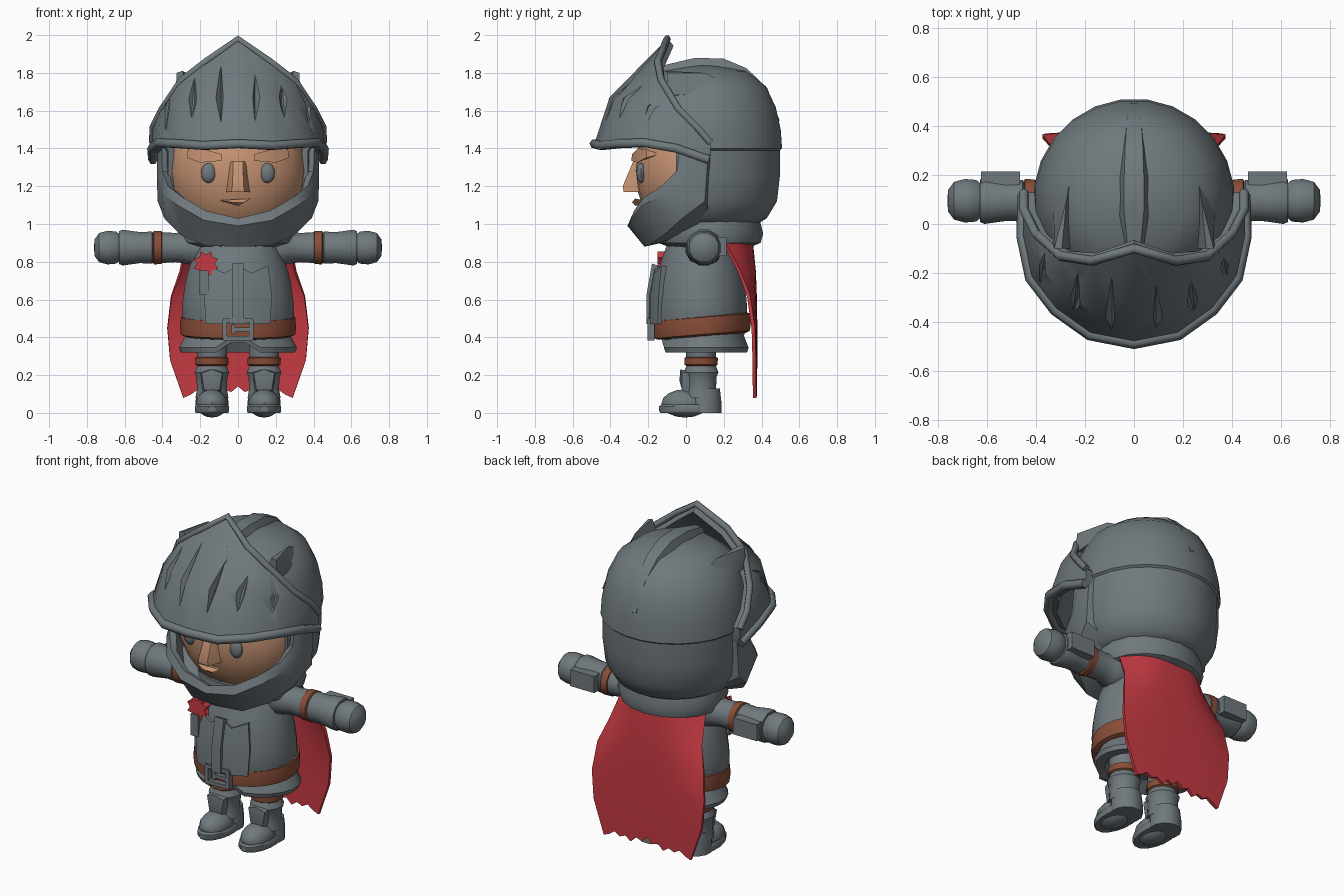
import bpy, bmesh, math
from mathutils import Vector

if "Cube" in bpy.data.objects:
    bpy.data.objects.remove(bpy.data.objects["Cube"])


def material(name, rgb):
    m = bpy.data.materials.new(name)
    m.diffuse_color = (*rgb, 1)
    m.use_nodes = True
    m.node_tree.nodes["Principled BSDF"].inputs["Base Color"].default_value = m.diffuse_color
    return m


STEEL = material("steel_grey", (0.16, 0.19, 0.205))
SKIN = material("skin", (0.56, 0.29, 0.17))
RED = material("red_cloth", (0.56, 0.042, 0.055))
LEATHER = material("brown_leather", (0.25, 0.075, 0.04))


def finish(name, bm, mat, thick=0, angle=35, cutter=None):
    me = bpy.data.meshes.new(name)
    bm.to_mesh(me)
    bm.free()
    me.materials.append(mat)
    ob = bpy.data.objects.new(name, me)
    bpy.context.collection.objects.link(ob)
    bpy.ops.object.select_all(action='DESELECT')
    ob.select_set(True)
    bpy.context.view_layer.objects.active = ob
    if thick:
        mod = ob.modifiers.new("shell", 'SOLIDIFY')
        mod.thickness, mod.offset = thick, -1
        bpy.ops.object.modifier_apply(modifier="shell")
    if cutter:
        mod = ob.modifiers.new("cut", 'BOOLEAN')
        mod.operation, mod.solver, mod.object = 'DIFFERENCE', 'EXACT', cutter
        bpy.ops.object.modifier_apply(modifier="cut")
        bpy.data.objects.remove(cutter)
    bpy.ops.object.shade_smooth_by_angle(angle=math.radians(angle))
    return ob


def lathe_bm(prof, c, sy=1, seg=16, axis='Z', sgn=1):
    """Revolve (radius, height) pairs round the z or x axis."""
    bm = bmesh.new()
    rings = []
    for r, h in prof:
        ring = []
        for i in range(seg):
            a = 2 * math.pi * (i + .5) / seg
            u, v = r * math.cos(a), r * math.sin(a)
            p = (u, v * sy, h) if axis == 'Z' else (sgn * h, u * sy, v)
            ring.append(bm.verts.new(Vector(p) + Vector(c)))
        rings.append(ring)
    for a, b in zip(rings, rings[1:]):
        for i in range(seg):
            j = (i + 1) % seg
            bm.faces.new((a[i], a[j], b[j], b[i]))
    for ring, (r, h) in ((rings[0], prof[0]), (rings[-1], prof[-1])):
        if r > 0:
            bm.faces.new(ring)
    bmesh.ops.remove_doubles(bm, verts=bm.verts, dist=1e-5)
    bmesh.ops.recalc_face_normals(bm, faces=bm.faces)
    return bm


def lathe(name, prof, c, mat, **kw):
    return finish(name, lathe_bm(prof, c, **kw), mat)


def mirror_row(row):
    return [(-x, y, z) for x, y, z in row[:0:-1]] + list(row)


def sheet(name, half_rows, mat, thick, ref, cutter=None):
    """Left-right symmetric curved plate, thickened away from its outer side."""
    bm = bmesh.new()
    rows = [[bm.verts.new(p) for p in mirror_row(r)] for r in half_rows]
    for a, b in zip(rows, rows[1:]):
        for i in range(len(a) - 1):
            bm.faces.new((a[i], a[i + 1], b[i + 1], b[i]))
    bm.normal_update()
    if sum(f.normal.dot(f.calc_center_median() - Vector(ref)) for f in bm.faces) < 0:
        bmesh.ops.reverse_faces(bm, faces=bm.faces)
    return finish(name, bm, mat, thick, cutter=cutter)


def add_hull(bm, pts):
    vs = [bm.verts.new(p) for p in pts]
    res = bmesh.ops.convex_hull(bm, input=vs)
    junk = [g for g in res["geom_interior"] if isinstance(g, bmesh.types.BMVert)]
    if junk:
        bmesh.ops.delete(bm, geom=junk, context='VERTS')
    bmesh.ops.recalc_face_normals(bm, faces=bm.faces)


def hull(name, pts, mat, mirror=False):
    for s, tag in ((1, "_left"), (-1, "_right")) if mirror else ((1, ""),):
        bm = bmesh.new()
        add_hull(bm, [(s * x, y, z) for x, y, z in pts])
        finish(name + tag, bm, mat)


def box(name, c, d, mat, mirror=False):
    hull(name, [(c[0] + i * d[0] / 2, c[1] + j * d[1] / 2, c[2] + k * d[2] / 2)
                for i in (-1, 1) for j in (-1, 1) for k in (-1, 1)], mat, mirror)


def ball(name, c, r, mat, seg=16):
    bm = bmesh.new()
    bmesh.ops.create_uvsphere(bm, u_segments=seg, v_segments=seg // 2 + 2, radius=1)
    for v in bm.verts:
        v.co = Vector((v.co.x * r[0] + c[0], v.co.y * r[1] + c[1], v.co.z * r[2] + c[2]))
    finish(name, bm, mat)


def tube(name, pts, r, mat):
    cu = bpy.data.curves.new(name, 'CURVE')
    cu.dimensions, cu.bevel_depth, cu.bevel_resolution, cu.use_fill_caps = '3D', r, 1, True
    sp = cu.splines.new('POLY')
    sp.points.add(len(pts) - 1)
    for p, q in zip(sp.points, pts):
        p.co = (*q, 1)
    ob = bpy.data.objects.new(name, cu)
    bpy.context.collection.objects.link(ob)
    cu.materials.append(mat)
    bpy.ops.object.select_all(action='DESELECT')
    ob.select_set(True)
    bpy.context.view_layer.objects.active = ob
    bpy.ops.object.convert(target='MESH')


# helmet dome with the face side cut open
bm = lathe_bm([(.28, 1.0), (.33, 1.03), (.385, 1.12), (.4, 1.25), (.4, 1.39), (.412, 1.40), (.405, 1.5),
               (.378, 1.62), (.325, 1.73), (.22, 1.81), (0, 1.85)], (0, .1, 0), seg=24)
gone = [f for f in bm.faces if f.calc_center_median().y < -.01 and f.calc_center_median().z < 1.5]
bmesh.ops.delete(bm, geom=gone, context='FACES')
finish("helmet_dome", bm, STEEL, .035)
# crest ridges
crest = [(-.12, 1.84, .6), (.05, 1.88, 1), (.2, 1.875, 1), (.32, 1.825, .9), (.43, 1.72, .7), (.495, 1.55, .3)]
sheet("centre_crest", [[(0, y, z), (.04 * w, y, z), (.065 * w, y - .02, z - .06)] for y, z, w in crest],
      STEEL, .03, (0, .1, 1.3))
hull("side_crest", [(.24, .31, 1.69), (.33, .1, 1.69), (.325, -.1, 1.8), (.295, -.1, 1.81), (.275, .1, 1.8),
                    (.25, -.1, 1.7), (.33, -.1, 1.68)], STEEL, True)

# visor with carved slits
low = [(0, -.485, 1.425), (.18, -.45, 1.415), (.32, -.35, 1.425), (.42, -.22, 1.43), (.455, -.05, 1.40),
       (.45, .12, 1.34)]
mid = [(0, -.405, 1.67), (.17, -.365, 1.67), (.31, -.27, 1.66), (.41, -.13, 1.6), (.452, 0, 1.5), (.452, .13, 1.38)]
top = [(0, -.1, 1.98), (.17, -.15, 1.86), (.30, -.13, 1.76), (.4, -.04, 1.61), (.45, .06, 1.51), (.45, .13, 1.43)]
slits = [((.09, -.455, 1.5), (.1, -.387, 1.68), (.09, -.2, 1.86)),
         ((.25, -.38, 1.52), (.24, -.32, 1.66), (.23, -.19, 1.79)),
         ((.385, -.25, 1.48), (.375, -.185, 1.62), (.36, -.11, 1.67))]
cut = bmesh.new()
for s in (1, -1):
    for tri in slits:
        a, m, b = [Vector((s * p[0], p[1], p[2])) for p in tri]
        n = Vector((m.x * 1.5, -.8, .5)).normalized()
        side = n.cross(b - a).normalized() * .025
        add_hull(cut, [a, b, m + side, m - side, m + n * .05, m - n * .03])
sheet("visor", [low, mid, top], STEEL, .05, (0, .1, 1.4), finish("slit_cutter", cut, STEEL))
tube("visor_lower_rim", mirror_row(low), .026, STEEL)
tube("visor_back_rim", mirror_row(top), .02, STEEL)

# chin guard
sheet("chin_guard", [
    [(0, -.29, 1.03), (.17, -.275, 1.07), (.29, -.225, 1.14), (.37, -.13, 1.2), (.40, -.05, 1.28), (.405, -.03, 1.42)],
    [(0, -.31, .99), (.18, -.295, 1.02), (.32, -.23, 1.1), (.40, -.11, 1.16), (.43, 0, 1.24), (.425, .04, 1.42)],
    [(0, -.22, .88), (.17, -.2, .885), (.30, -.12, .94), (.39, -.02, 1.03), (.425, .1, 1.12), (.42, .12, 1.42)],
    [(0, -.04, .92), (.12, -.02, .93), (.2, .03, .95), (.26, .08, .99), (.3, .13, 1.04), (.38, .14, 1.42)]],
      STEEL, .04, (0, .1, 1.2))

# face
ball("head", (0, .03, 1.28), (.365, .30, .37), SKIN, 20)
for s, tag in ((1, "left"), (-1, "right")):
    ball("eye_" + tag, (s * .155, -.238, 1.27), (.04, .025, .053), STEEL, 12)
hull("nose", [(-.065, -.24, 1.17), (.065, -.24, 1.17), (-.035, -.33, 1.17), (.035, -.33, 1.17), (.03, -.335, 1.2),
              (-.03, -.335, 1.2), (-.025, -.28, 1.33), (.025, -.28, 1.33), (-.05, -.24, 1.33), (.05, -.24, 1.33)], SKIN)
hull("brow", [(.085, -.29, 1.335), (.085, -.285, 1.37), (.2, -.255, 1.40), (.265, -.21, 1.395), (.27, -.21, 1.35),
              (.2, -.26, 1.325), (.085, -.22, 1.35), (.26, -.14, 1.37)], SKIN, True)
hull("lip", [(-.1, -.255, 1.125), (.07, -.27, 1.135), (-.03, -.285, 1.115), (.03, -.285, 1.115), (0, -.265, 1.095),
             (0, -.2, 1.12)], SKIN)

# torso, collar, breastplate
lathe("torso", [(.2, .37), (.28, .41), (.3, .52), (.295, .6), (.28, .7), (.258, .78), (.22, .87), (.17, .96)],
      (0, .075, 0), STEEL, sy=.84, seg=24)
lathe("collar", [(.22, .87), (.3, .9), (.315, .95), (.295, 1.02), (.22, 1.03)], (0, .125, 0), STEEL, sy=.9, seg=18)
sheet("breastplate", [
    [(0, -.165, .78), (.07, -.165, .74), (.16, -.13, .78)], [(0, -.195, .62), (.08, -.19, .62), (.18, -.145, .62)],
    [(0, -.2, .47), (.08, -.19, .47), (.17, -.15, .47)]], STEEL, .05, (0, .1, .6))
hull("breastplate_ridge", [(x, y, z) for x in (-.03, .03) for y, z in
                           ((-.18, .79), (-.21, .62), (-.21, .47), (-.15, .78), (-.15, .47))], STEEL)
# belt and buckle, a little lower in front
bm = lathe_bm([(.28, .41), (.305, .42), (.31, .46), (.305, .51), (.28, .52)], (0, .085, 0), sy=.84, seg=24)
for v in bm.verts:
    v.co.z += (v.co.y - .14) * .08
finish("belt", bm, LEATHER)
for z in (.395, .49):
    box("buckle_bar", (0, -.185, z), (.16, .035, .022), STEEL)
box("buckle_side", (.07, -.185, .442), (.022, .035, .1), STEEL, True)
box("buckle_prong", (.02, -.185, .442), (.09, .03, .02), STEEL)
box("buckle_pin", (-.025, -.185, .442), (.02, .03, .05), STEEL)
# skirt flaps, open in the middle
bm = lathe_bm([(.2, .42), (.27, .43), (.315, .345), (.305, .32), (.25, .32), (.2, .38)], (0, .1, 0), sy=.74, seg=24)
for v in bm.verts:
    if v.co.z < .36 and abs(v.co.x) < .1 and v.co.y < 0:
        v.co.z += .05
finish("skirt", bm, STEEL)
# red rosette with ribbon
bm = bmesh.new()
star = [(.07 if i % 2 else .048, math.pi * i / 8) for i in range(16)]
f = bm.faces.new([bm.verts.new((-.17 + r * math.cos(a), -.105, .79 + r * math.sin(a))) for r, a in star])
ext = bmesh.ops.extrude_face_region(bm, geom=[f])
bmesh.ops.translate(bm, vec=(0, -.045, 0), verts=[v for v in ext["geom"] if isinstance(v, bmesh.types.BMVert)])
bmesh.ops.recalc_face_normals(bm, faces=bm.faces)
finish("rosette", bm, RED)
box("rosette_ribbon", (-.18, -.14, .69), (.05, .04, .13), STEEL)

# cape with a ragged hem
jag = [.06, .03, .045, .01, .035, .02, .04, .015, 0]
rows = [(.9, .28, .355, .21), (.75, .31, .37, .29), (.62, .355, .375, .34), (.45, .375, .378, .365),
        (.28, .36, .378, .37), (.08, .29, .375, .372)]
sheet("cape", [[(w * i / 8, yc + (ye - yc) * (i / 8) ** 3, z + (jag[i] if z < .1 else 0)) for i in range(9)]
               for z, w, yc, ye in rows], RED, .018, (0, -2, .5))

# arms and legs
for s, tag in ((1, "_left"), (-1, "_right")):
    arm = dict(c=(0, .095, .875), axis='X', sgn=s, seg=12)
    lathe("shoulder" + tag, [(.09, .15), (.1, .24), (.088, .27), (.08, .33), (.085, .41)], mat=STEEL, **arm)
    lathe("arm_band" + tag, [(.07, .395), (.09, .405), (.092, .445), (.07, .455)], mat=LEATHER, **arm)
    lathe("gauntlet" + tag, [(.07, .44), (.088, .455), (.085, .52), (.098, .61), (.09, .63), (.05, .63)],
          mat=STEEL, **arm)
    lathe("fist" + tag, [(.06, .61), (.088, .645), (.092, .69), (.08, .735), (.045, .76), (0, .762)], mat=STEEL, **arm)
    box("gauntlet_plate" + tag, (s * .545, .185, .88), (.16, .06, .1), STEEL)
    x = s * .138
    lathe("thigh" + tag, [(.08, .24), (.085, .4)], (x, .08, 0), STEEL, seg=12)
    lathe("leg_band" + tag, [(.075, .245), (.09, .255), (.092, .29), (.075, .30)], (x, .08, 0), LEATHER, seg=12)
    lathe("greave" + tag, [(.09, .08), (.082, .13), (.085, .19), (.095, .215), (.08, .25)], (x, .08, 0), STEEL, seg=12)
    hull("knee_plate" + tag, [(x + a, y, z) for a, y, z in (
        (-.04, -.02, .12), (.04, -.02, .12), (-.055, -.02, .21), (.055, -.02, .21), (0, -.035, .17), (0, -.03, .23),
        (-.05, .03, .1), (.05, .03, .1), (-.06, .03, .22), (.06, .03, .22))], STEEL)
    lathe("boot_sole" + tag, [(.088, 0), (.092, .01), (.092, .035), (.085, .045)], (x, .022, 0), STEEL, sy=1.82, seg=16)
    lathe("boot_heel" + tag, [(.09, 0), (.09, .06), (.082, .13)], (x, .1, 0), STEEL, seg=12)
    ball("boot_toe" + tag, (x, -.005, .05), (.085, .125, .075), STEEL, 12)
